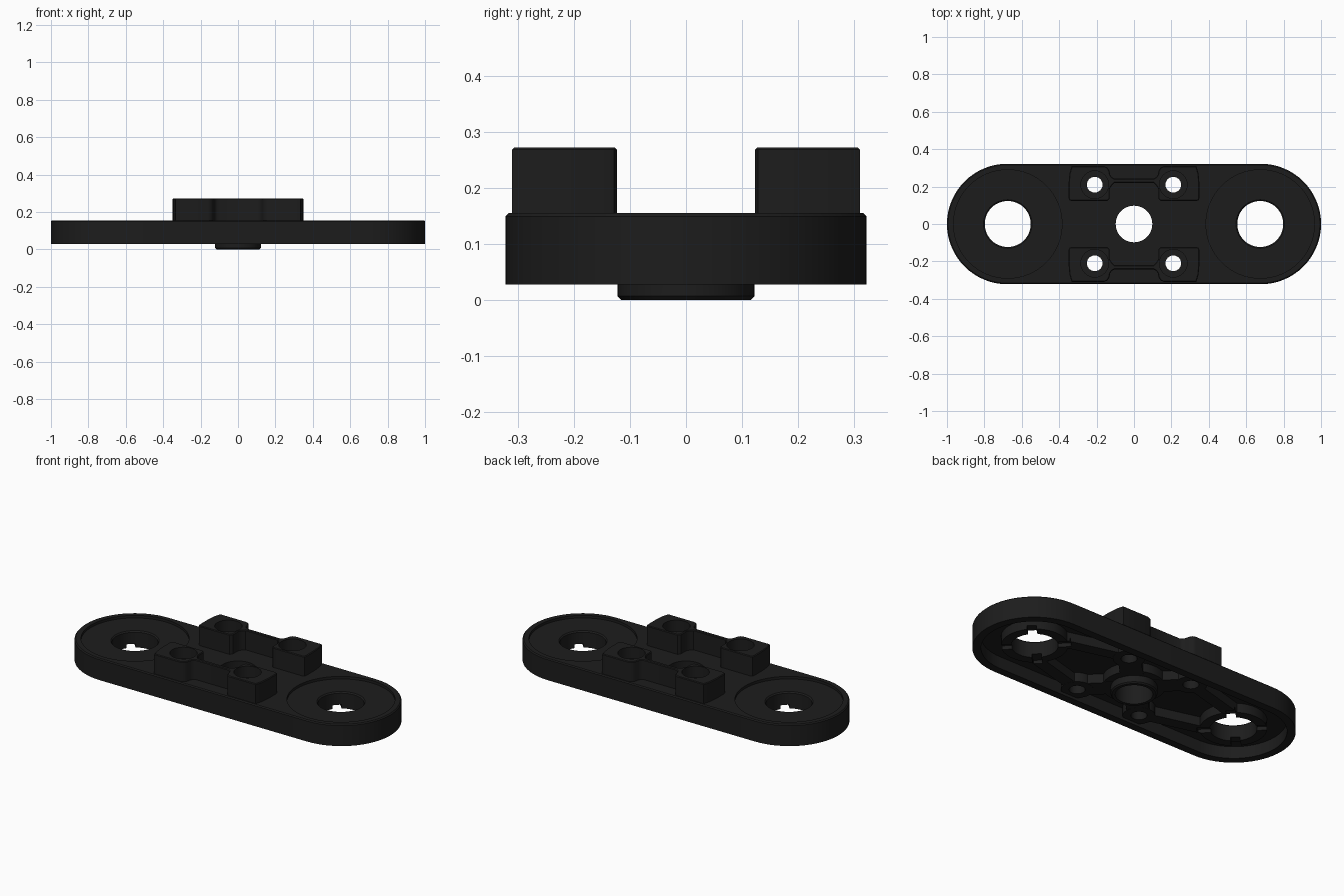
import bpy, bmesh
from math import sin, cos, pi, atan2, hypot

if "Cube" in bpy.data.objects:
    bpy.data.objects.remove(bpy.data.objects["Cube"])

mat = bpy.data.materials.new("black_plastic")
mat.diffuse_color = (0.012, 0.012, 0.012, 1)
mat.use_nodes = True
mat.node_tree.nodes["Principled BSDF"].inputs["Base Color"].default_value = mat.diffuse_color

END_X, END_R = 0.678, 0.322
HOLE_XY = 0.21


def circle(x, y, r, n=48):
    return [(x + r * cos(2 * pi * i / n), y + r * sin(2 * pi * i / n)) for i in range(n)]


def stadium(r, n=32):
    right = [(END_X + r * cos(a), r * sin(a)) for a in (-pi / 2 + pi * i / n for i in range(n + 1))]
    return right + [(-x, -y) for x, y in right]


def loft(name, layers):
    """Solid from stacked outlines: a list of (outline, z)."""
    bm = bmesh.new()
    rings = [[bm.verts.new((x, y, z)) for x, y in pts] for pts, z in layers]
    n = len(rings[0])
    for a, b in zip(rings, rings[1:]):
        for i in range(n):
            j = (i + 1) % n
            bm.faces.new((a[i], a[j], b[j], b[i]))
    bm.faces.new(rings[0])
    bm.faces.new(rings[-1])
    bmesh.ops.recalc_face_normals(bm, faces=bm.faces)
    me = bpy.data.meshes.new(name)
    bm.to_mesh(me)
    bm.free()
    ob = bpy.data.objects.new(name, me)
    bpy.context.collection.objects.link(ob)
    me.materials.append(mat)
    return ob


def prism(name, pts, z0, z1):
    return loft(name, [(pts, z0), (pts, z1)])


def bar(name, a, b, w, z0, z1):
    """Straight rib of width w between two points."""
    t = atan2(b[1] - a[1], b[0] - a[0])
    dx, dy = -sin(t) * w / 2, cos(t) * w / 2
    pts = [(a[0] - dx, a[1] - dy), (b[0] - dx, b[1] - dy), (b[0] + dx, b[1] + dy), (a[0] + dx, a[1] + dy)]
    return prism(name, pts, z0, z1)


def boolean(ob, others, op):
    for o in others:
        m = ob.modifiers.new("bool", 'BOOLEAN')
        m.object, m.operation, m.solver = o, op, 'EXACT'
    dg = bpy.context.evaluated_depsgraph_get()
    me = bpy.data.meshes.new_from_object(ob.evaluated_get(dg))
    ob.modifiers.clear()
    ob.data = me
    for o in others:
        bpy.data.objects.remove(o)


def corners(d=HOLE_XY):
    return [(sx * d, sy * d) for sx in (-1, 1) for sy in (-1, 1)]


# Main plate: rounded bar with a chamfered top, hollow below
plate = loft("plate", [(stadium(END_R), 0.028), (stadium(END_R), 0.149), (stadium(END_R - 0.006), 0.155)])
boolean(plate, [prism("cavity", stadium(END_R - 0.045), 0.0, 0.098)], 'DIFFERENCE')

# Underside ribs, bosses and bearing rings
adds = [prism("hub_pad", circle(0, 0, 0.165), 0.0465, 0.126)]
for x, y in corners():
    s, t = (1 if x > 0 else -1), (1 if y > 0 else -1)
    adds.append(prism("screw_boss", circle(x, y, 0.085, 32), 0.044, 0.12))
    adds.append(bar("diagonal_rib", (0.07 * s, 0.07 * t), (x, y), 0.12, 0.0445, 0.121))
    adds.append(bar("link_rib", (x, y), (0.575 * s, 0.11 * t), 0.07, 0.045, 0.122))
    adds.append(bar("edge_rib", (x, y), (x, 0.295 * t), 0.09, 0.0455, 0.123))
for s in (-1, 1):
    adds.append(prism("bearing_ring", circle(s * 0.675, 0, 0.175), 0.043, 0.124))
adds.append(loft("centre_hub", [(circle(0, 0, 0.115), 0), (circle(0, 0, 0.122), 0.007),
                                (circle(0, 0, 0.122), 0.125)]))
boolean(plate, adds, 'UNION')

# Openings: round recesses, end holes, ring slots, centre hole and screw holes
cuts = [prism("centre_hole", circle(0, 0, 0.098), -0.1, 0.3)]
for s in (-1, 1):
    x = s * 0.675
    cuts.append(prism("recess", circle(x, 0, 0.29, 64), 0.14, 0.2))
    cuts.append(loft("end_hole", [(circle(x, 0, 0.123), -0.1), (circle(x, 0, 0.123), 0.133),
                                  (circle(x, 0, 0.138), 0.148)]))
    for k in range(4):
        a = pi / 4 + k * pi / 2
        cuts.append(bar("ring_slot", (x + 0.11 * cos(a), 0.11 * sin(a)),
                        (x + 0.19 * cos(a), 0.19 * sin(a)), 0.05, 0.0, 0.065))
cuts += [prism("screw_hole", circle(x, y, 0.042, 32), -0.1, 0.4) for x, y in corners()]
boolean(plate, cuts, 'DIFFERENCE')

# Raised clamp blocks: two square ends joined by a thin web, mirrored front/back
half = [(.105, .22), (.118, .207), (.13, .187), (.13, .137), (.142, .123), (.335, .123), (.346, .128),
        (.35, .14), (.35, .215), (.345, .27), (.333, .31), (.16, .31), (.142, .302), (.132, .285),
        (.127, .262), (.118, .25), (.105, .243)]
outline = half + [(-x, y) for x, y in reversed(half)]


def inset(pts, d):
    out = []
    for i, (x, y) in enumerate(pts):
        (px, py), (qx, qy) = pts[i - 1], pts[(i + 1) % len(pts)]
        la, lb = hypot(x - px, y - py), hypot(qx - x, qy - y)
        nx = -(y - py) / la - (qy - y) / lb
        ny = (x - px) / la + (qx - x) / lb
        k = 2 * d / (nx * nx + ny * ny)
        # the outline runs clockwise, so inward is on the right-hand side
        out.append((x + nx * k * SIDE, y + ny * k * SIDE))
    return out


area = sum(a[0] * b[1] - b[0] * a[1] for a, b in zip(outline, outline[1:] + outline[:1]))
SIDE = 1 if area > 0 else -1

for s, name in ((1, "back_clamp_block"), (-1, "front_clamp_block")):
    pts, top = ([(x, s * y) for x, y in o] for o in (outline, inset(outline, 0.004)))
    block = loft(name, [(pts, 0.153), (pts, 0.268), (top, 0.272)])
    cuts = []
    for x in (-HOLE_XY, HOLE_XY):
        cuts.append(prism("screw_hole", circle(x, s * HOLE_XY, 0.042, 32), 0, 0.4))
        cuts.append(prism("head_pocket", circle(x, s * HOLE_XY, 0.074, 32), 0.205, 0.4))
    boolean(block, cuts, 'DIFFERENCE')

for ob in bpy.context.collection.objects:
    ob.select_set(True)
    bpy.context.view_layer.objects.active = ob
bpy.ops.object.shade_smooth_by_angle(angle=pi / 5)
